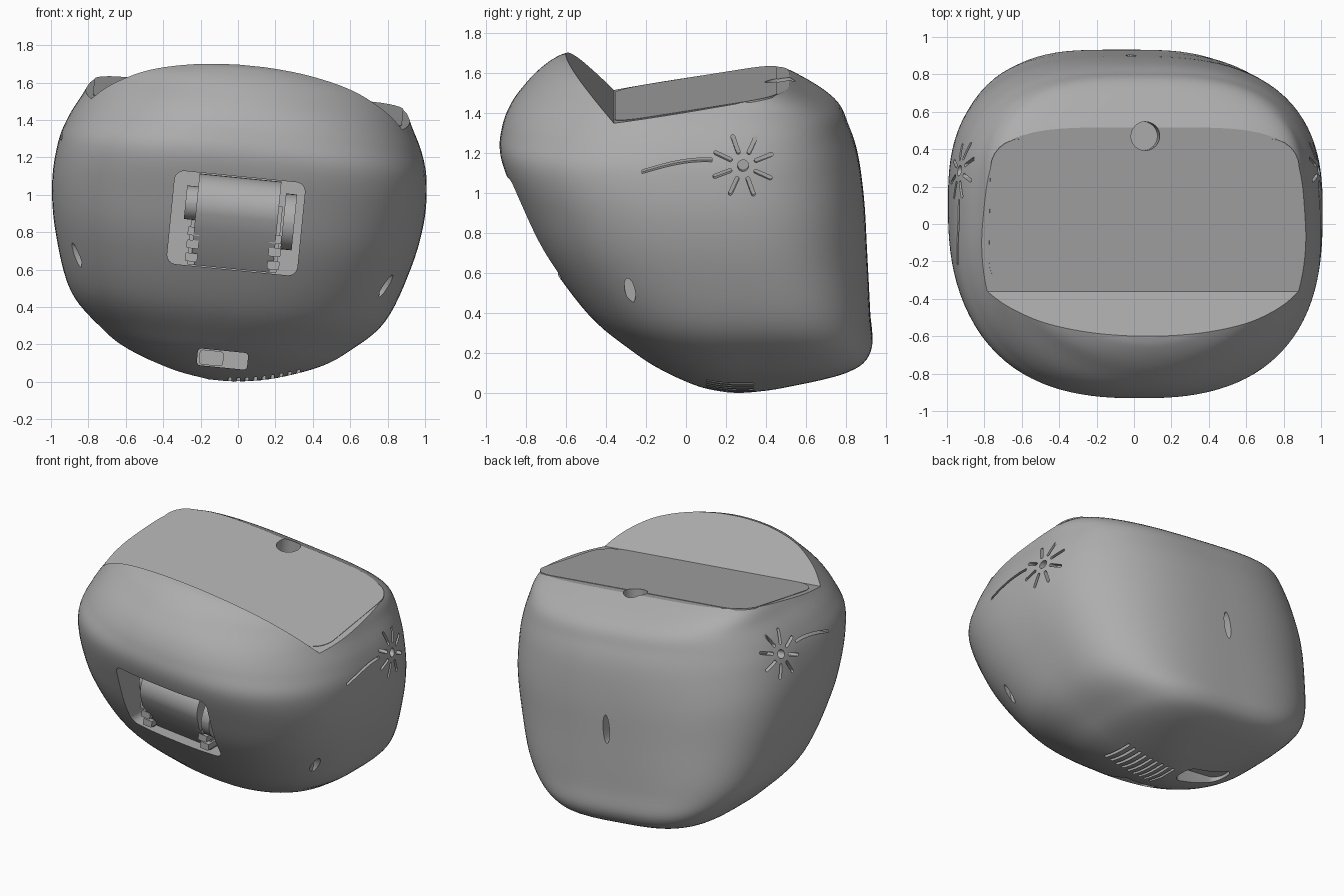
import bpy, bmesh, math
from mathutils import Matrix, Vector

if "Cube" in bpy.data.objects:
    bpy.data.objects.remove(bpy.data.objects["Cube"])

grey = bpy.data.materials.new("plain grey")
grey.use_nodes = True
grey.diffuse_color = (0.42, 0.42, 0.42, 1)
grey.node_tree.nodes["Principled BSDF"].inputs["Base Color"].default_value = grey.diffuse_color

parts = []
FRONT = Matrix.Rotation(math.pi / 2, 4, 'X')                       # extrudes toward -y
SIDE = Matrix(((0, 0, 1, 0), (1, 0, 0, 0), (0, 1, 0, 0), (0, 0, 0, 1)))  # toward +x
MIRROR = Matrix.Scale(-1, 4, (1, 0, 0))


def finish(bm, name, keep=True):
    bmesh.ops.recalc_face_normals(bm, faces=bm.faces)
    mesh = bpy.data.meshes.new(name)
    bm.to_mesh(mesh)
    bm.free()
    ob = bpy.data.objects.new(name, mesh)
    bpy.context.collection.objects.link(ob)
    mesh.materials.append(grey)
    if keep:
        parts.append(ob)
    else:
        ob.hide_render = True
    return ob


def prism(bm, outline, low, high, mat=Matrix()):
    """Extrude a flat outline from low to high along the local z of mat."""
    a = [bm.verts.new(mat @ Vector((x, y, low))) for x, y in outline]
    b = [bm.verts.new(mat @ Vector((x, y, high))) for x, y in outline]
    bm.faces.new(a)
    bm.faces.new(b)
    n = len(a)
    for i in range(n):
        j = (i + 1) % n
        bm.faces.new((a[i], a[j], b[j], b[i]))


def rounded(w, h, r, cx=0, cy=0, turn=0, steps=6):
    """Rounded rectangle outline; a full radius gives a slot or disc."""
    pts = []
    r = min(r, w / 2 - 1e-4, h / 2 - 1e-4)
    for q, (sx, sy) in enumerate(((1, 1), (-1, 1), (-1, -1), (1, -1))):
        for k in range(steps + 1):
            a = (q + k / steps) * math.pi / 2
            x = sx * (w / 2 - r) + r * math.cos(a)
            y = sy * (h / 2 - r) + r * math.sin(a)
            pts.append((cx + x * math.cos(turn) - y * math.sin(turn),
                        cy + x * math.sin(turn) + y * math.cos(turn)))
    return pts


def oval(w, h, cx, cy, turn):
    """Ellipse outline, turned about its centre."""
    spin = Matrix.Rotation(turn, 2)
    ring = [spin @ Vector((w / 2 * math.cos(a), h / 2 * math.sin(a)))
            for a in (math.tau * k / 24 for k in range(24))]
    return [(cx + p.x, cy + p.y) for p in ring]


def cut(ob, cutter):
    mod = ob.modifiers.new("cut", 'BOOLEAN')
    mod.operation = 'DIFFERENCE'
    mod.solver = 'EXACT'
    mod.object = cutter
    bpy.context.view_layer.objects.active = ob
    bpy.ops.object.modifier_apply(modifier=mod.name)


# Shell sections: height, front, back, half width, widest y, front and back squareness
keys = [(0, .19, .34, .07, .26, 2, 2.2), (.035, .05, .52, .27, .27, 2.1, 2.6),
        (.12, -.13, .82, .51, .28, 2.2, 3.4), (.22, -.28, .925, .665, .27, 2.3, 3.6),
        (.4, -.49, .92, .845, .24, 2.5, 3.2), (.7, -.71, .905, .955, .17, 2.6, 2.8),
        (.96, -.84, .89, 1, .1, 2.6, 2.7), (1.18, -.925, .86, .99, .06, 2.6, 2.65),
        (1.32, -.92, .815, .95, .04, 2.4, 2.8), (1.44, -.875, .75, .89, .02, 2.25, 3.2),
        (1.55, -.795, .56, .83, -.04, 2, 4.5), (1.62, -.725, .4, .73, -.1, 2, 4),
        (1.67, -.655, .3, .6, -.1, 2, 3), (1.69, -.605, .2, .45, -.1, 2, 3)]


def catmull(i, t):
    p = [keys[max(0, min(len(keys) - 1, i + k))] for k in (-1, 0, 1, 2)]
    return [b + (t * (c - a) + t ** 2 * (2 * a - 5 * b + 4 * c - d) + t ** 3 * (3 * b - 3 * c + d - a)) / 2
            for a, b, c, d in zip(*p)]


sections = [catmull(i, k / 6) for i in range(len(keys) - 1) for k in range(6)] + [keys[-1]]
bm = bmesh.new()
N = 120
rings = []
for z, yf, yb, w, ym, fore, back in sections:
    ring = []
    for k in range(N):
        a = math.tau * k / N
        c, s = math.cos(a), math.sin(a)
        n, depth = (back, yb - ym) if s > 0 else (fore, ym - yf)
        rad = (abs(c) ** n + abs(s) ** n) ** (-1 / n)
        ring.append(bm.verts.new((w * c * rad, ym + depth * s * rad, z)))
    rings.append(ring)
for lo, hi in zip(rings, rings[1:]):
    for k in range(N):
        j = (k + 1) % N
        bm.faces.new((lo[k], lo[j], hi[j], hi[k]))
bm.faces.new(rings[0])
bm.faces.new(rings[-1])
shell = finish(bm, "shell")

# Notch that leaves the sloped crest and the flat top
bm = bmesh.new()
prism(bm, [(-.75, 1.853), (-.36, 1.43), (1.3, 1.696), (1.3, 2.2), (-.75, 2.2)], -1.5, 1.5, SIDE)
notch = finish(bm, "notch_cutter", False)

# Lid plate lying on the sloped top
tilt = Matrix.Translation((0, .05, 1.4957)) @ Matrix.Rotation(math.atan(.16), 4, 'X')
bm = bmesh.new()
prism(bm, rounded(1.66, .82, .16), -.006, .003, tilt)
lid = finish(bm, "lid")

# Round hole at the back edge of the lid
bm = bmesh.new()
prism(bm, rounded(.154, .154, .077, 0, .47, steps=8), 1.44, 1.9)
hole = finish(bm, "hole_cutter", False)

# Openings, slits, vents and the flower pattern
bm = bmesh.new()
prism(bm, rounded(.70, .50, .05, 0, .845), .42, 1.3, FRONT)
prism(bm, rounded(.27, .09, .02, 0, .115), -.12, .7, FRONT)
prism(bm, oval(.05, .19, 0, .79, 0), -1.2, -.8, FRONT)
for i in range(9):
    x = .23 + (i - 4) * .045
    prism(bm, rounded(.018, .24, .009, x, .22), -.2, .03 + .24 * x)
prism(bm, rounded(.38, .17, .07, -.22, .31), -.2, .1)
for side in (SIDE, MIRROR @ SIDE):
    prism(bm, oval(.05, .13, -.28, .59, .2), .8, 1.2, side)
    prism(bm, rounded(.056, .056, .028, .285, 1.23), .9, 1.2, side)
    for k in range(8):
        a = math.radians(20 + 45 * k)
        prism(bm, rounded(.1, .02, .01, .285 + .11 * math.cos(a), 1.23 + .11 * math.sin(a), a),
              .9, 1.2, side)
    # curved stem as a thin arc band
    arc = [(-.22 + .35 * t / 10, 1.2 + .06 * math.sin(t / 10 * 1.75)) for t in range(11)]
    prism(bm, [(y, z + .009) for y, z in arc] + [(y, z - .009) for y, z in reversed(arc)], .89, 1.2, side)
details = finish(bm, "detail_cutter", False)

for cutter in (notch, hole, details):
    cut(shell, cutter)
cut(lid, hole)
for cutter in (notch, hole, details):
    bpy.data.objects.remove(cutter)

# Roller cover inside the front opening, with an undercut foot
bm = bmesh.new()
curve = [(-.60 + .16 * math.cos(a), .93 + .16 * math.sin(a))
         for a in (math.radians(60 + 10 * k) for k in range(16))]
prism(bm, curve + [(-.72, .8), (-.56, .6), (-.41, .6), (-.41, 1.06)], -.22, .22, SIDE)
finish(bm, "roller_cover")

# Discs on both ends of the roller
for name, low, high, d, z in (("large_disc", .25, .31, .30, .88), ("small_disc", -.28, -.22, .18, .93)):
    bm = bmesh.new()
    prism(bm, rounded(d, d, d / 2, -.60, z, steps=8), low, high, SIDE)
    finish(bm, name)

# Stepped clips beside the roller foot
bm = bmesh.new()
for x in (-.22, .22):
    for z, y in ((.64, .64), (.71, .67), (.78, .69)):
        prism(bm, rounded(.065, .045, .006, x, z, steps=2), .41, y, FRONT)
    prism(bm, rounded(.04, .36, .006, x, .78, steps=2), .41, .6, FRONT)
finish(bm, "clips")

# Slider in the lower slot
bm = bmesh.new()
prism(bm, rounded(.13, .08, .02, -.06, .115), -.13, .02, FRONT)
finish(bm, "slider")

# Whole model leans a little to one side, then rests on the ground
lean = (Matrix.Translation((0, 0, .95)) @ Matrix.Rotation(math.radians(5.7), 4, 'Y')
        @ Matrix.Translation((0, 0, -.95)))
for ob in parts:
    ob.data.transform(lean)
ground = min(v.co.z for v in shell.data.vertices)
for ob in parts:
    ob.data.transform(Matrix.Translation((0, 0, -ground)))
    bpy.ops.object.select_all(action='DESELECT')
    ob.select_set(True)
    bpy.context.view_layer.objects.active = ob
    bpy.ops.object.shade_smooth_by_angle(angle=math.radians(30))
